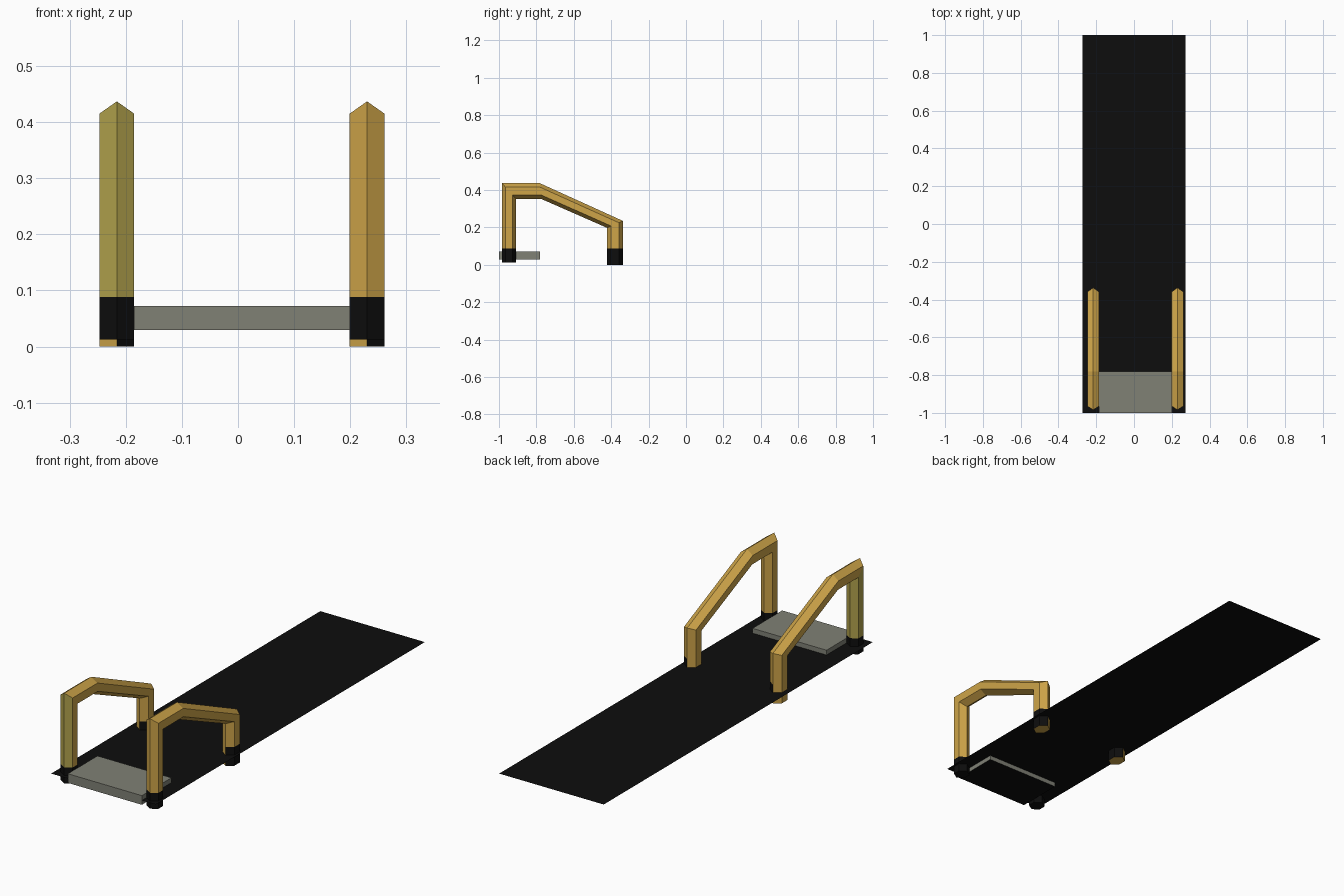
import bpy, bmesh
from mathutils import Vector

if "Cube" in bpy.data.objects:
    bpy.data.objects.remove(bpy.data.objects["Cube"])


def material(name, rgb):
    m = bpy.data.materials.new(name)
    m.diffuse_color = (*rgb, 1)
    m.use_nodes = True
    m.node_tree.nodes["Principled BSDF"].inputs["Base Color"].default_value = m.diffuse_color
    return m


YELLOW = material("yellow_paint", (0.62, 0.375, 0.066))
OLIVE = material("olive_yellow", (0.45, 0.367, 0.073))
BLACK = material("black", (0.004, 0.004, 0.004))
GREY = material("warm_grey", (0.214, 0.218, 0.179))


def finish(bm, name, mats):
    me = bpy.data.meshes.new(name)
    bm.to_mesh(me)
    bm.free()
    for m in mats:
        me.materials.append(m)
    ob = bpy.data.objects.new(name, me)
    bpy.context.collection.objects.link(ob)
    return ob


# Side profile of a rail: outer (y, z) and inner (y, z) at each station
STATIONS = [
    ((-0.984, 0.013), (-0.909, 0.013)),
    ((-0.984, 0.088), (-0.909, 0.088)),
    ((-0.984, 0.437), (-0.909, 0.353)),
    ((-0.782, 0.437), (-0.775, 0.353)),
    ((-0.337, 0.235), (-0.422, 0.198)),
    ((-0.337, 0.088), (-0.422, 0.088)),
    ((-0.337, 0.0), (-0.422, 0.0)),
]
# Hexagonal section: (side offset, fraction from outer to inner)
HEX = [(0, 0), (0.031, 0.26), (0.031, 0.74), (0, 1), (-0.031, 0.74), (-0.031, 0.26)]


def rail(name, cx, post_index):
    bm = bmesh.new()
    rings = []
    for outer, inner in STATIONS:
        o, i = Vector((cx, *outer)), Vector((cx, *inner))
        rings.append([bm.verts.new(o.lerp(i, t) + Vector((dx, 0, 0))) for dx, t in HEX])
    sides = []
    for s in range(len(rings) - 1):
        for k in range(6):
            j = (k + 1) % 6
            f = bm.faces.new((rings[s][k], rings[s][j], rings[s + 1][j], rings[s + 1][k]))
            sides.append((s, f))
    front_cap = bm.faces.new(rings[0])
    bm.faces.new(rings[-1])
    bmesh.ops.recalc_face_normals(bm, faces=bm.faces[:])
    # Black feet: all of the front one, the +x side of the rear one
    front_cap.material_index = 1
    for s, f in sides:
        if s == 0 or (s == 5 and f.normal.x > 0.1):
            f.material_index = 1
        elif s == 1 and f.normal.x < 0.9:
            f.material_index = post_index
    return finish(bm, name, [YELLOW, BLACK, OLIVE])


rail("left_handrail", -0.216, 2)
rail("right_handrail", 0.230, 0)

# Running belt: a thin flat sheet
bm = bmesh.new()
bm.faces.new([bm.verts.new((x, y, 0.05)) for x, y in
              ((-0.272, -1), (0.272, -1), (0.272, 1), (-0.272, 1))])
finish(bm, "belt", [BLACK])

# Grey front platform with dark underside
bm = bmesh.new()
bmesh.ops.create_cube(bm, size=1)
for v in bm.verts:
    v.co = (0.0075 + v.co.x * 0.385, -0.89 + v.co.y * 0.22, 0.051 + v.co.z * 0.043)
bm.normal_update()
for f in bm.faces:
    f.material_index = 1 if f.normal.z < -0.5 else 0
finish(bm, "front_platform", [GREY, BLACK])
